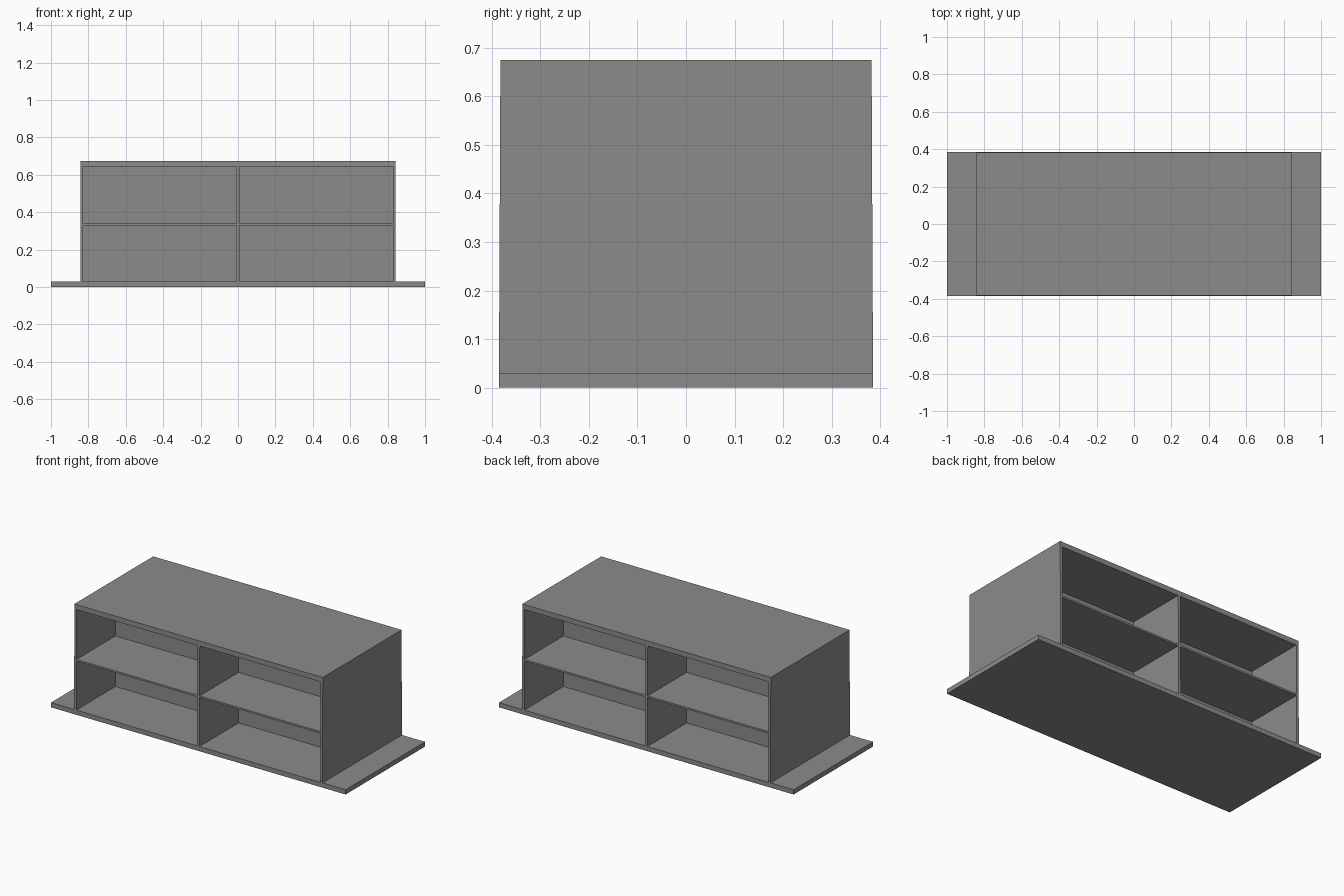
import bpy
import bmesh

if "Cube" in bpy.data.objects:
    bpy.data.objects.remove(bpy.data.objects["Cube"])

grey = bpy.data.materials.new("mid_grey")
grey.diffuse_color = (0.26, 0.26, 0.26, 1)
grey.use_nodes = True
grey.node_tree.nodes["Principled BSDF"].inputs["Base Color"].default_value = grey.diffuse_color

BASE_TOP, TOP = 0.029, 0.675      # heights of plinth and cabinet
DEPTH, TAPER = 0.385, 0.003       # half depth, slight narrowing to the top
OUT_X, IN_X, DIV = 0.843, 0.828, 0.008
LID_Z = 0.644
SHELF = (0.328, 0.339)


def half_depth(z):
    return DEPTH - TAPER * max(0, z - BASE_TOP) / (TOP - BASE_TOP)


def board(name, x0, x1, z0, z1, half_y=None):
    """Board from x0..x1 and z0..z1; follows the cabinet depth by default."""
    bm = bmesh.new()
    bmesh.ops.create_cube(bm, size=1)
    for v in bm.verts:
        z = z1 if v.co.z > 0 else z0
        y = half_y or half_depth(z)
        v.co = (x1 if v.co.x > 0 else x0, y if v.co.y > 0 else -y, z)
    mesh = bpy.data.meshes.new(name)
    bm.to_mesh(mesh)
    bm.free()
    mesh.materials.append(grey)
    ob = bpy.data.objects.new(name, mesh)
    bpy.context.collection.objects.link(ob)
    return ob


# wide base slab and cabinet top
board("base_slab", -1, 1, 0, BASE_TOP)
board("top_panel", -OUT_X, OUT_X, LID_Z, TOP)

# upright in the middle, and the partition between front and rear bays
board("centre_divider", -DIV, DIV, BASE_TOP, LID_Z)
board("middle_partition", -IN_X, IN_X, BASE_TOP, LID_Z, half_y=0.006)

# side panels and shelves, mirrored left and right
for side, s in (("left", -1), ("right", 1)):
    x0, x1 = sorted((s * IN_X, s * OUT_X))
    board(side + "_side_panel", x0, x1, BASE_TOP, LID_Z)
    x0, x1 = sorted((s * DIV, s * IN_X))
    board(side + "_shelf", x0, x1, *SHELF)
